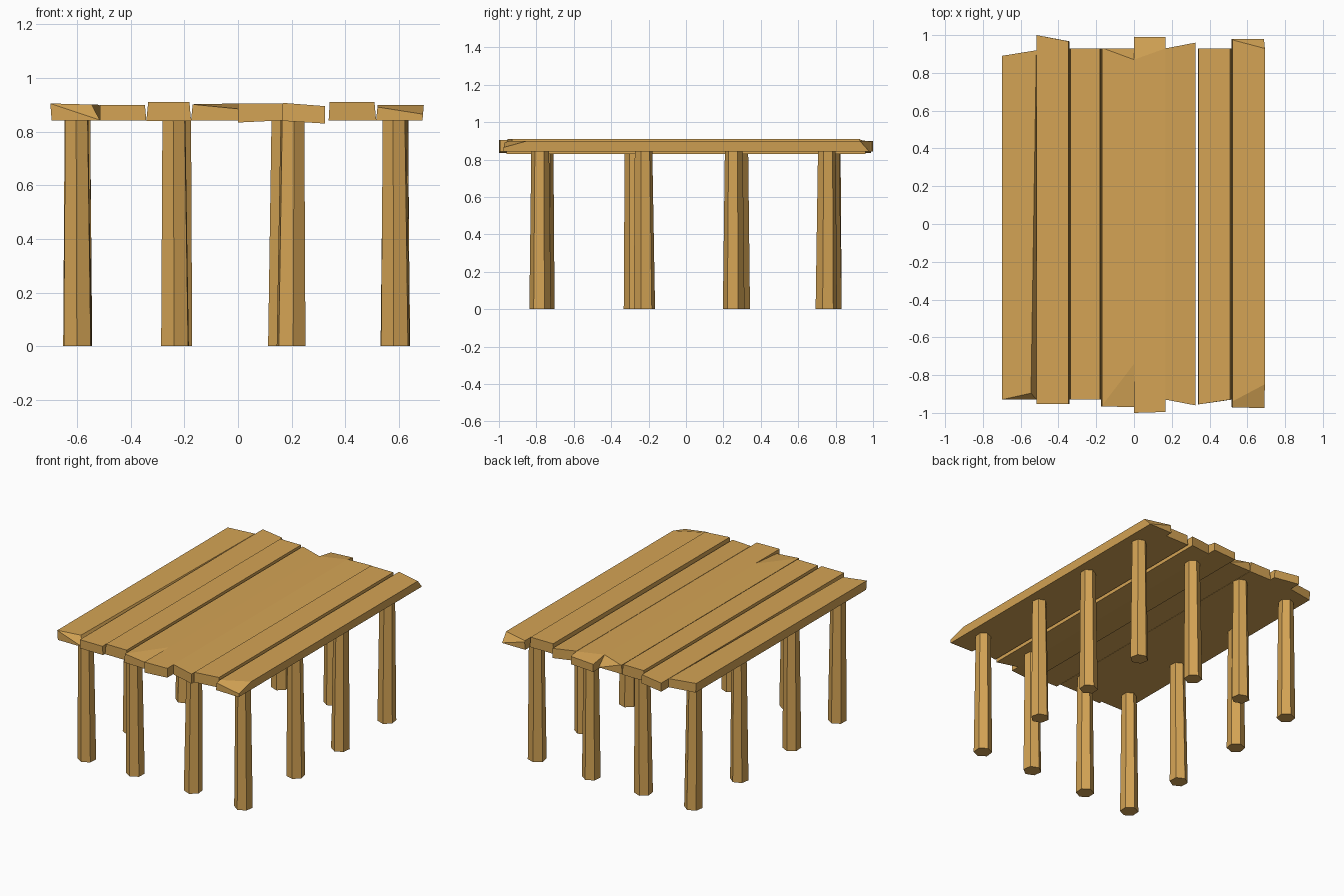
import bpy, bmesh, math, random
from mathutils import Vector

if "Cube" in bpy.data.objects:
    bpy.data.objects.remove(bpy.data.objects["Cube"])

random.seed(4)
wood = bpy.data.materials.new("wood")
wood.diffuse_color = (0.66, 0.37, 0.09, 1)
wood.use_nodes = True
wood.node_tree.nodes["Principled BSDF"].inputs["Base Color"].default_value = wood.diffuse_color


def finish(bm, name):
    bmesh.ops.recalc_face_normals(bm, faces=bm.faces)
    me = bpy.data.meshes.new(name)
    bm.to_mesh(me)
    bm.free()
    me.materials.append(wood)
    ob = bpy.data.objects.new(name, me)
    bpy.context.collection.objects.link(ob)


def chip(bm, a, b, c):
    """Cut a corner off along the plane through three points."""
    a, b, c = Vector(a), Vector(b), Vector(c)
    n = (b - a).cross(c - a).normalized()
    mid = sum((v.co for v in bm.verts), Vector()) / len(bm.verts)
    if n.dot(mid - a) > 0:
        n = -n
    bmesh.ops.bisect_plane(bm, geom=bm.verts[:] + bm.edges[:] + bm.faces[:],
                           plane_co=a, plane_no=n, clear_outer=True)
    bmesh.ops.holes_fill(bm, edges=[e for e in bm.edges if e.is_boundary])


def plank(name, x, inset, front, back, top, bottom, chips=()):
    """Eight-corner board; pairs hold left and right values."""
    bm = bmesh.new()
    bmesh.ops.create_cube(bm, size=1)
    for v in bm.verts:
        i = int(v.co.x > 0)
        upper = v.co.z > 0
        shift = (inset[0], -inset[1])[i] if upper else 0
        v.co = (x[i] + shift, (back if v.co.y > 0 else front)[i],
                (top if upper else bottom)[i])
    for c in chips:
        chip(bm, *c)
    finish(bm, name)


# Table top boards, left to right
T = 0.905
plank("board_1", (-.695, -.515), (-.005, 0), (-.93, -.93), (.89, .92), (T, .90), (.842, .842),
      [((-.70, -.93, T), (-.54, -.895, .90), (-.52, -.93, .845)),
       ((-.545, -.9, .90), (-.518, .86, .90), (-.515, -.93, .842))])
plank("board_2", (-.515, -.342), (0, .005), (-.952, -.952), (1.0, .967), (.90, .90), (.842, .842))
plank("board_3", (-.342, -.175), (.007, .006), (-.93, -.93), (.93, .93), (.91, .91), (.84, .84))
plank("board_4", (-.175, 0), (.006, 0), (-.965, -.97), (.93, .93), (.902, T), (.842, .842),
      [((-.165, -.945, .903), (0, -.74, T), (0, -.97, .885)),
       ((-.165, .93, .903), (0, .87, T), (0, .93, .842))])
plank("board_5", (0, .168), (0, 0), (-1.0, -.995), (.99, .99), (T, T), (.834, .842),
      [((0, .87, T), (.168, .93, T), (0, .99, .885))])
plank("board_6", (.168, .325), (0, 0), (-.93, -.96), (.93, .96), (.907, .895), (.84, .83))
plank("board_7", (.338, .515), (.004, .006), (-.955, -.93), (.93, .93), (.91, .91), (.842, .842))
plank("board_8", (.515, .688), (.006, -.005), (-.97, -.975), (.98, .98), (.90, .90), (.842, .842),
      [((.52, -.94, .90), (.69, -.85, .90), (.69, -.975, .865)),
       ((.52, .975, .90), (.69, .93, .90), (.69, .98, .842))])


def leg(name, x, y):
    """Slightly tapered, slightly leaning six-sided post."""
    bm = bmesh.new()
    lean = (random.uniform(-.006, .006), random.uniform(-.006, .006))
    turn = random.uniform(-.25, .25)
    bmesh.ops.create_cone(bm, cap_ends=True, segments=6, radius1=.058, radius2=.048, depth=.845)
    for v in bm.verts:
        up = v.co.z > 0
        a = math.atan2(v.co.y, v.co.x) + turn
        r = v.co.xy.length
        v.co = (x + r * math.cos(a) + lean[0] * up,
                y + r * math.sin(a) + lean[1] * up, .845 if up else 0)
    finish(bm, name)


# Twelve legs around the edge
spots = {
    "front_leg": [(-.598, -.76), (-.235, -.76), (.198, -.76), (.587, -.78)],
    "back_leg": [(-.598, .775), (-.225, .775), (.165, .775), (.587, .75)],
    "left_leg": [(-.598, -.275), (-.598, .285)],
    "right_leg": [(.587, -.222), (.587, .255)],
}
for name, places in spots.items():
    for i, (x, y) in enumerate(places, 1):
        leg(f"{name}_{i}", x, y)
